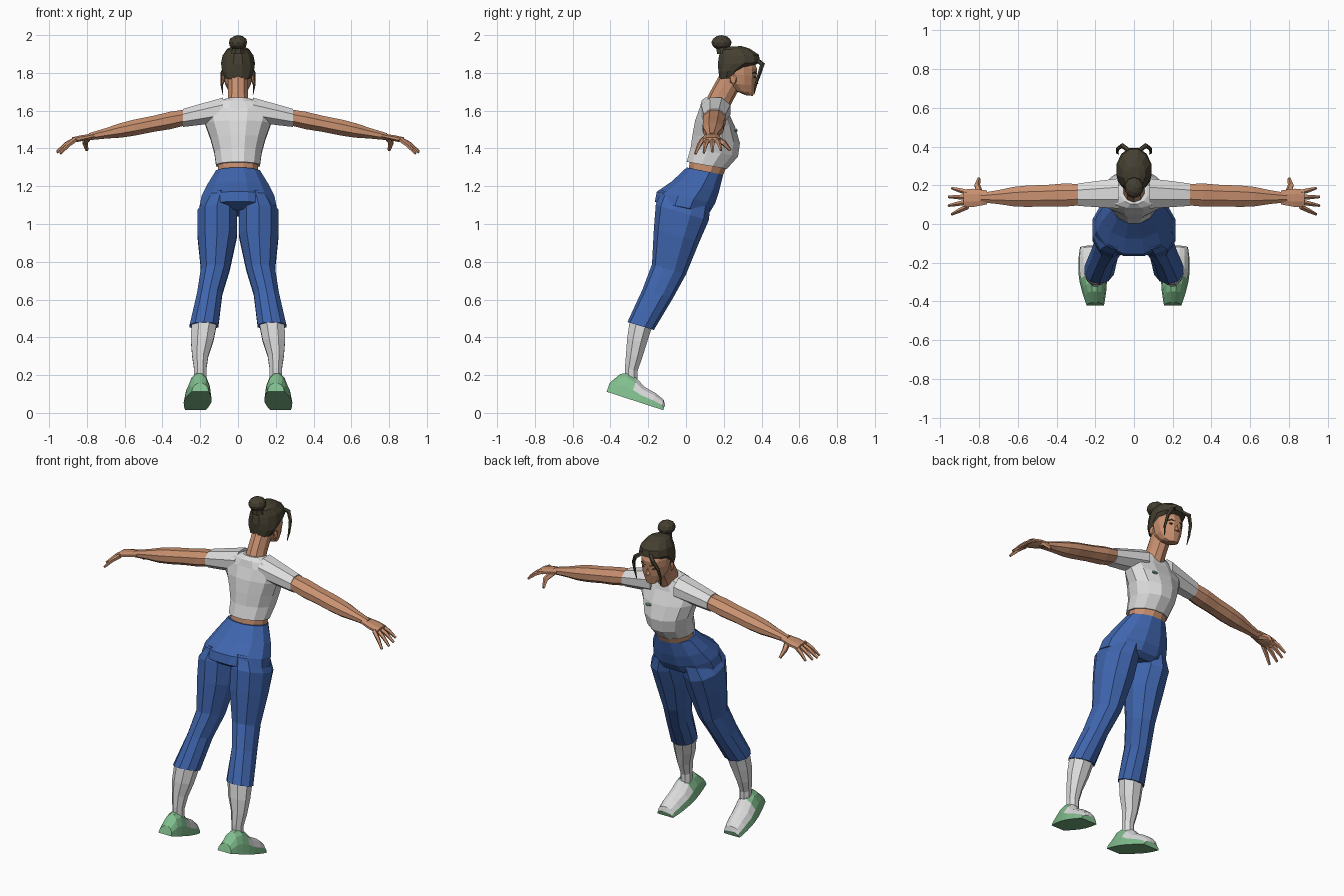
import bpy, bmesh
from math import sin, cos, pi
from mathutils import Vector

cube = bpy.data.objects.get("Cube")
if cube:
    bpy.data.objects.remove(cube, do_unlink=True)


def make_material(name, red, green, blue):
    material = bpy.data.materials.new(name)
    material.use_nodes = True
    color = (red, green, blue, 1)
    material.diffuse_color = color
    material.node_tree.nodes["Principled BSDF"].inputs["Base Color"].default_value = color
    return material


skin = make_material("skin", .58, .28, .16)
white = make_material("white cloth", .72, .72, .72)
blue = make_material("blue cloth", .05, .13, .42)
green = make_material("green", .22, .52, .27)
hair = make_material("dark hair", .06, .05, .03)


def finish(bm, name, materials, mirror):
    """Turn a bmesh into an object, optionally mirrored left to right."""
    bmesh.ops.recalc_face_normals(bm, faces=bm.faces[:])
    mesh = bpy.data.meshes.new(name)
    bm.to_mesh(mesh)
    bm.free()
    for material in materials:
        mesh.materials.append(material)
    part = bpy.data.objects.new(name, mesh)
    bpy.context.collection.objects.link(part)
    if mirror:
        part.modifiers.new("mirror", "MIRROR").use_mirror_merge = False


def ring(center, across, along, sides):
    """Ellipse of points spanned by two half-axis vectors."""
    angles = [2 * pi * (i + .5) / sides for i in range(sides)]
    return [Vector(center) + Vector(across) * cos(a) + Vector(along) * sin(a) for a in angles]


def loft(name, rings, materials, mirror=False, rule=None):
    """Skin a list of point rings and close both ends."""
    bm = bmesh.new()
    loops = [[bm.verts.new(point) for point in points] for points in rings]
    sides = len(loops[0])
    for row, (low, high) in enumerate(zip(loops, loops[1:])):
        for side in range(sides):
            after = (side + 1) % sides
            face = bm.faces.new((low[side], low[after], high[after], high[side]))
            if rule:
                face.material_index = rule(row, side)
    bm.faces.new(loops[0])
    bm.faces.new(loops[-1])
    finish(bm, name, materials, mirror)


def upright(name, material, rows, slope, sides=12):
    """Rows of center y, center z, half width, half depth; the front dips by the slope."""
    loft(name, [ring((0, y, z), (width, 0, 0), (0, depth, -slope * depth), sides)
                for y, z, width, depth in rows], [material])


def leg(name, material, rows, slope, sides=10):
    """Like an upright part, but each row starts with its distance from the middle."""
    loft(name, [ring((x, y, z), (width, 0, 0), (0, depth, -slope * depth), sides)
                for x, y, z, width, depth in rows], [material], mirror=True)


def arm_axis(x):
    return Vector((x, .16 - .03 * x, 1.62 - .2 * x))


def arm(name, material, rows, flatness, sides=8):
    """Rows of distance from the middle and half height along the sloping arm."""
    loft(name, [ring(arm_axis(x), (0, flatness * height, 0), (0, 0, height), sides)
                for x, height in rows], [material], mirror=True)


def tube(name, material, points, radii, sides=5):
    """Tapering tube through a few points."""
    points = [Vector(point) for point in points]
    rings = []
    for i, (point, radius) in enumerate(zip(points, radii)):
        before, after = points[max(i - 1, 0)], points[min(i + 1, len(points) - 1)]
        tangent = (after - before).normalized()
        across = tangent.cross(Vector((.1, 1, 1))).normalized()
        rings.append(ring(point, across * radius, tangent.cross(across) * radius, sides))
    loft(name, rings, [material], mirror=True)


def ball(name, material, center, size, mirror=False, detail=1):
    bm = bmesh.new()
    bmesh.ops.create_icosphere(bm, subdivisions=detail, radius=1)
    bmesh.ops.scale(bm, vec=size, verts=bm.verts)
    bmesh.ops.translate(bm, vec=center, verts=bm.verts)
    finish(bm, name, [material], mirror)


# Trousers
leg("trouser_legs", blue, [(.18, -.24, .46, .08, .07), (.15, -.15, .63, .07, .08),
                           (.12, -.09, .76, .08, .09), (.11, -.05, .94, .11, .12),
                           (.11, -.02, 1.06, .11, .14), (.09, 0, 1.14, .08, .13)], slope=.3)
upright("trouser_hips", blue, [(-.01, 1.06, .15, .1), (-.02, 1.09, .21, .15), (0, 1.14, .2, .16),
                               (.05, 1.2, .17, .13), (.1, 1.28, .12, .1)], slope=.2)

# Midriff and shirt
upright("midriff", skin, [(.1, 1.26, .11, .09), (.12, 1.33, .11, .1)], slope=.25)
upright("shirt", white, [(.11, 1.31, .12, .11), (.15, 1.38, .13, .13), (.16, 1.45, .15, .13),
                         (.155, 1.53, .18, .11), (.15, 1.6, .2, .08), (.15, 1.64, .13, .07),
                         (.16, 1.66, .07, .06)], slope=.18)
arm("sleeves", white, [(.08, .07), (.2, .06), (.29, .052)], flatness=1.2)
ball("chest_patch", green, (.07, .265, 1.495), (.02, .01, .01))

# Arms and hands
arm("arms", skin, [(.27, .045), (.36, .05), (.45, .046), (.55, .046),
                   (.62, .042), (.7, .03), (.79, .02)], flatness=1.3)
arm("palms", skin, [(.76, .013), (.83, .017), (.88, .016)], flatness=3)
for i, finger in enumerate(["index", "middle", "ring", "little"]):
    base = arm_axis(.86) + Vector((0, .03 - .025 * i, 0))
    tip = Vector((.94 + .02 * sin(i * pi / 3), .185 - .045 * i, 1.39 - .006 * i))
    knuckle = base.lerp(tip, .5) + Vector((0, 0, .007))
    tube(finger + "_fingers", skin, [base, knuckle, tip], (.014, .012, .007))
tube("thumbs", skin, [(.79, .14, 1.46), (.81, .2, 1.43), (.8, .235, 1.39)], (.02, .016, .008))

# Neck and head
upright("neck", skin, [(.165, 1.63, .06, .06), (.19, 1.68, .055, .06), (.24, 1.77, .055, .06)],
        slope=.4, sides=10)
upright("head", skin, [(.335, 1.68, .03, .02), (.31, 1.7, .05, .05), (.29, 1.74, .07, .08),
                       (.285, 1.79, .08, .09), (.28, 1.83, .08, .1), (.27, 1.88, .07, .09)],
        slope=.1)
upright("nose", skin, [(.36, 1.74, .02, .024), (.36, 1.76, .01, .016), (.36, 1.79, .01, .01)],
        slope=0, sides=6)
ball("ears", skin, (.08, .25, 1.765), (.01, .02, .03), mirror=True)
ball("eyes", hair, (.033, .362, 1.778), (.014, .007, .006), mirror=True)
tube("eyebrows", hair, [(.014, .372, 1.795), (.035, .366, 1.803), (.056, .35, 1.796)],
     (.004, .005, .003))

# Hair, bun and loose strands
upright("hair", hair, [(.225, 1.77, .07, .05), (.24, 1.81, .087, .07), (.28, 1.85, .093, .116),
                       (.28, 1.89, .085, .11), (.26, 1.925, .06, .08), (.255, 1.94, .03, .04)],
        slope=-.05)
upright("bun_base", hair, [(.2, 1.9, .04, .04), (.19, 1.94, .03, .03)], slope=0, sides=8)
ball("bun", hair, (0, .188, 1.96), (.05, .054, .04), detail=2)
tube("loose_strands", hair, [(.02, .375, 1.87), (.06, .405, 1.845), (.083, .39, 1.8),
                             (.087, .37, 1.74), (.08, .36, 1.685)],
     (.012, .013, .01, .007, .002))

# Socks
leg("socks", white, [(.2, -.29, .17, .035, .036), (.2, -.29, .23, .035, .036),
                     (.2, -.275, .3, .046, .046), (.19, -.26, .38, .064, .056),
                     (.18, -.24, .465, .072, .064)], slope=.25, sides=8)

# Shoes, toes pointing down: half-round sections along the sole
toward_toe, away_from_sole = Vector((.08, .95, -.31)), Vector((0, .31, .95))
sections = []
for distance, height in [(0, .05), (.04, .115), (.08, .135), (.13, .12), (.18, .09),
                         (.25, .075), (.3, .055), (.315, .03)]:
    middle = Vector((.2, -.42, .112)) + toward_toe * distance
    width = .045 + .028 * sin(pi * distance / .35)
    sections.append([middle + Vector((width * cos(pi * i / 7), 0, 0))
                     + away_from_sole * height * sin(pi * i / 7) for i in range(8)])
loft("shoes", sections, [green, white], mirror=True,
     rule=lambda row, side: int(row > 2 and 0 < side < 6))
